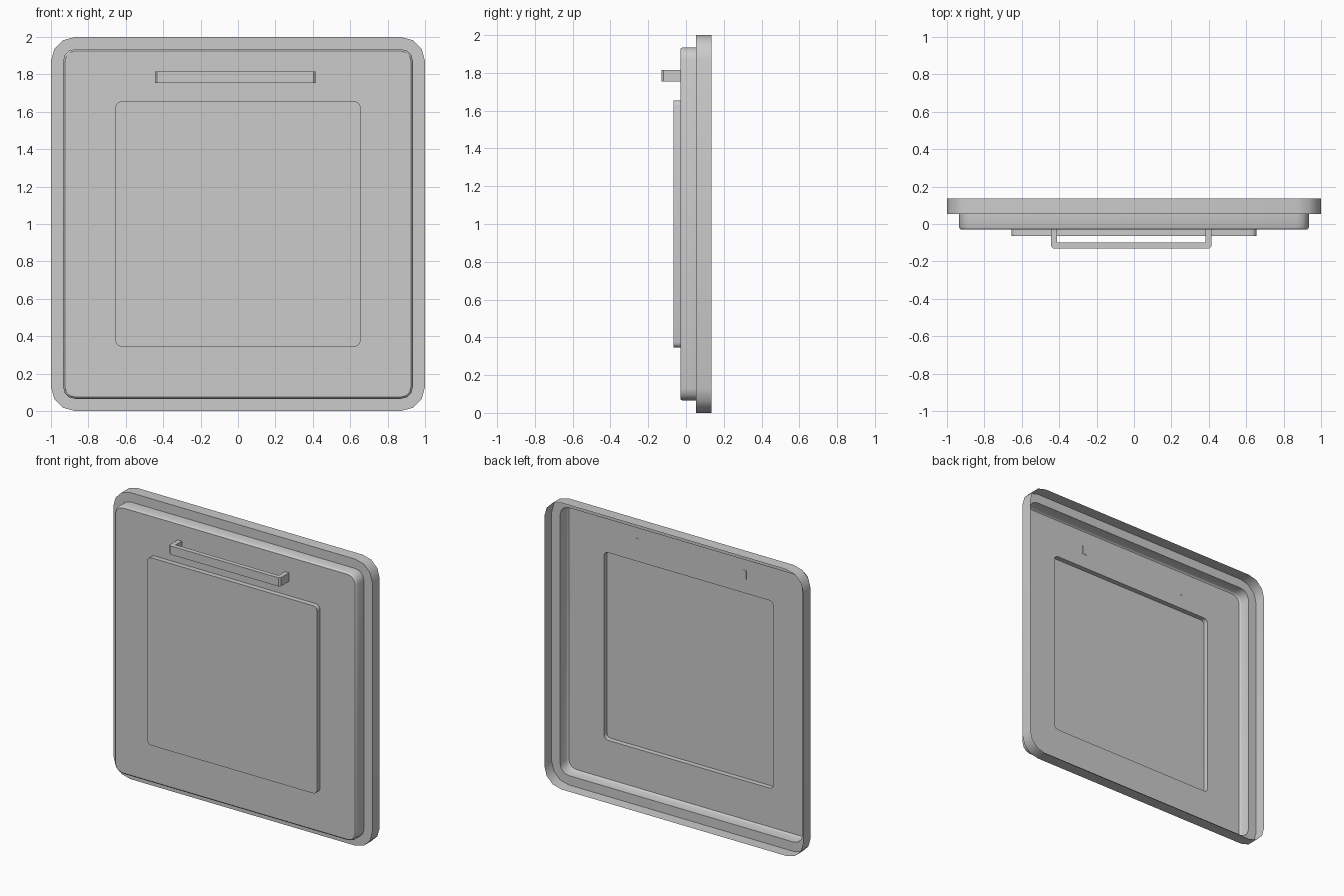
import bpy, bmesh, math

if "Cube" in bpy.data.objects:
    bpy.data.objects.remove(bpy.data.objects["Cube"])

CENTRE_Z = 1.0
SEGMENTS = 3


def finish(name, bm):
    mesh = bpy.data.meshes.new(name)
    bm.to_mesh(mesh)
    bm.free()
    obj = bpy.data.objects.new(name, mesh)
    bpy.context.collection.objects.link(obj)
    bpy.ops.object.select_all(action='DESELECT')
    obj.select_set(True)
    bpy.context.view_layer.objects.active = obj
    bpy.ops.object.shade_smooth_by_angle(angle=math.radians(35))
    return obj


def ring(bm, half, radius, y):
    """Rounded square loop, counter-clockwise seen from the front."""
    verts = []
    for q, (sx, sz) in enumerate([(1, 1), (-1, 1), (-1, -1), (1, -1)]):
        for i in range(SEGMENTS + 1):
            a = math.pi / 2 * (q + i / SEGMENTS)
            x = sx * (half - radius) + radius * math.cos(a)
            z = sz * (half - radius) + radius * math.sin(a)
            verts.append(bm.verts.new((x, y, CENTRE_Z + z)))
    return verts


def shell(name, steps, capped=False):
    """Open-backed sheet lofted through rounded squares from back to front."""
    bm = bmesh.new()
    loops = [ring(bm, *s) for s in steps]
    for a, b in zip(loops, loops[1:]):
        for i in range(len(a)):
            j = (i + 1) % len(a)
            bm.faces.new((a[i], a[j], b[j], b[i]))
    if capped:
        bm.faces.new(loops[-1])
    return finish(name, bm)


# Outer frame: rim wall and its narrow front ledge
shell("outer_frame", [(1.0, 0.13, 0.135), (1.0, 0.13, 0.053), (0.935, 0.065, 0.053)])

# Door body: stepped forward from the frame with a small edge bevel
shell("door_body", [(0.935, 0.065, 0.053), (0.935, 0.065, -0.018),
                    (0.932, 0.062, -0.025), (0.925, 0.055, -0.03),
                    (0.655, 0.03, -0.03)])

# Raised centre panel
shell("raised_panel", [(0.655, 0.03, -0.03), (0.655, 0.03, -0.065)], capped=True)

# Handle: U-shaped profile with chamfered outer corners, extruded upward
x0, x1, t = -0.445, 0.415, 0.032
back, front, c = -0.028, -0.13, 0.012
profile = [(x0, back), (x0, front + c), (x0 + c, front),
           (x1 - c, front), (x1, front + c), (x1, back),
           (x1 - t, back), (x1 - t, front + t),
           (x0 + t, front + t), (x0 + t, back)]
bm = bmesh.new()
base = bm.faces.new([bm.verts.new((x, y, 1.755)) for x, y in profile])
top = bmesh.ops.extrude_face_region(bm, geom=[base])
bmesh.ops.translate(bm, vec=(0, 0, 0.06),
                    verts=[g for g in top["geom"] if isinstance(g, bmesh.types.BMVert)])
bmesh.ops.recalc_face_normals(bm, faces=bm.faces)
finish("handle", bm)
